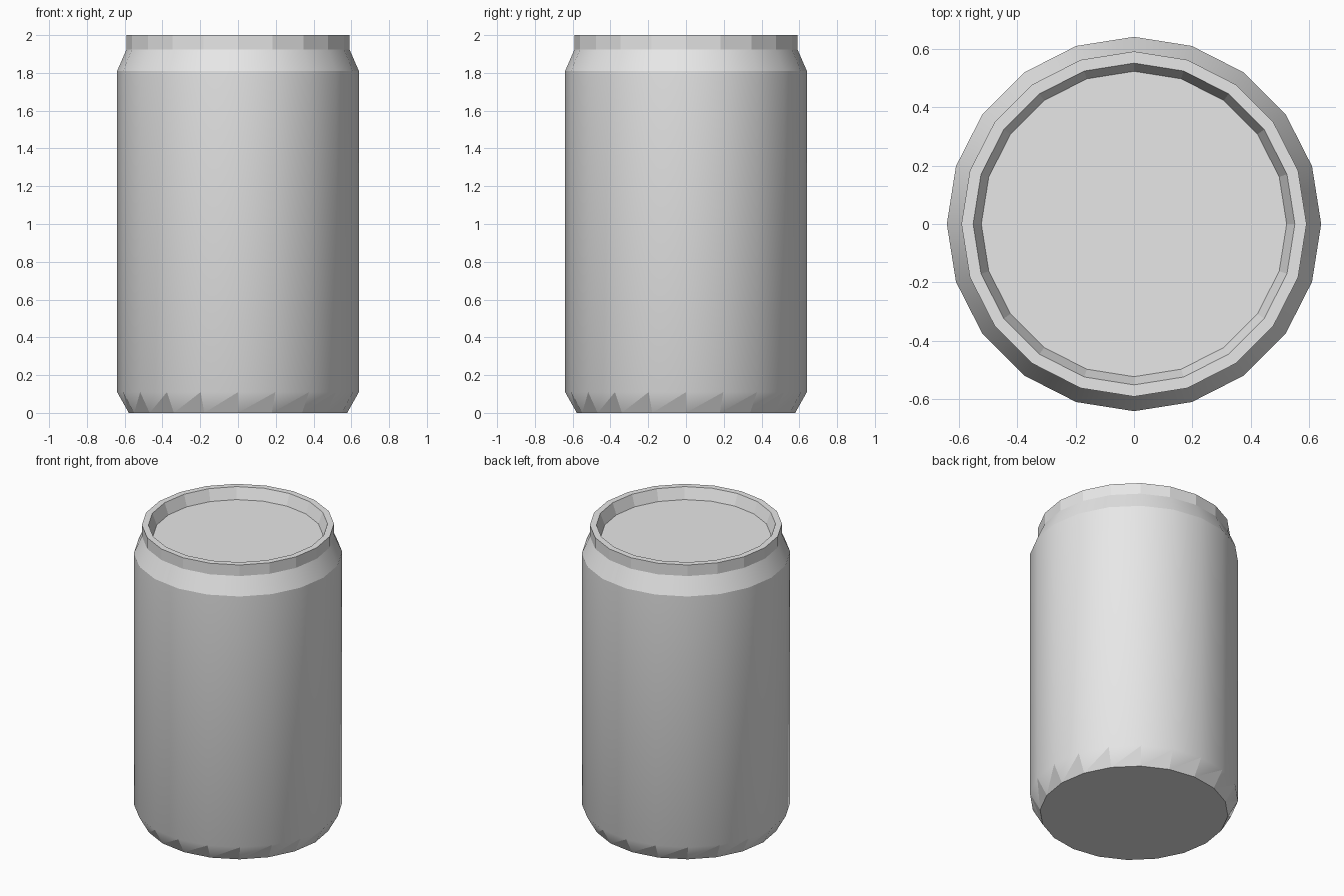
import bpy
import bmesh
from math import cos, sin, tau

old = bpy.data.objects.get("Cube")
if old:
    bpy.data.objects.remove(old, do_unlink=True)

SIDES = 20

# Plain grey metal
metal = bpy.data.materials.new("grey metal")
metal.use_nodes = True
grey = (0.8, 0.8, 0.8, 1.0)
metal.diffuse_color = grey
metal.node_tree.nodes["Principled BSDF"].inputs["Base Color"].default_value = grey

bm = bmesh.new()


def ring(radius, z):
    return [bm.verts.new((radius * cos(tau * i / SIDES), radius * sin(tau * i / SIDES), z))
            for i in range(SIDES)]


def band(low, high, smooth):
    for i in range(SIDES):
        j = (i + 1) % SIDES
        bm.faces.new((low[i], low[j], high[j], high[i])).smooth = smooth


def crease(loop):
    for i in range(SIDES):
        bm.edges.get((loop[i - 1], loop[i])).smooth = False


base = ring(0.578, 0)
body_low = ring(0.64, 0.11)
body_high = ring(0.64, 1.81)
neck = ring(0.59, 1.925)
rim_outer = ring(0.59, 2)
rim_inner = ring(0.55, 2)
lid_edge = ring(0.522, 1.925)

# Underside
bm.faces.new(base[::-1])

# Bottom taper: smooth upper triangles and flat lower ones
for i in range(SIDES):
    j = (i + 1) % SIDES
    bm.faces.new((base[i], body_low[j], body_low[i])).smooth = True
    bm.faces.new((base[i], base[j], body_low[j])).smooth = False

# Body, shoulder, collar, rim and recessed lid
band(body_low, body_high, True)
band(body_high, neck, True)
band(neck, rim_outer, False)
band(rim_outer, rim_inner, False)
band(rim_inner, lid_edge, False)
bm.faces.new(lid_edge)

for loop in (base, body_high, neck):
    crease(loop)

mesh = bpy.data.meshes.new("can")
bm.to_mesh(mesh)
bm.free()
mesh.materials.append(metal)
can = bpy.data.objects.new("can", mesh)
bpy.context.collection.objects.link(can)
